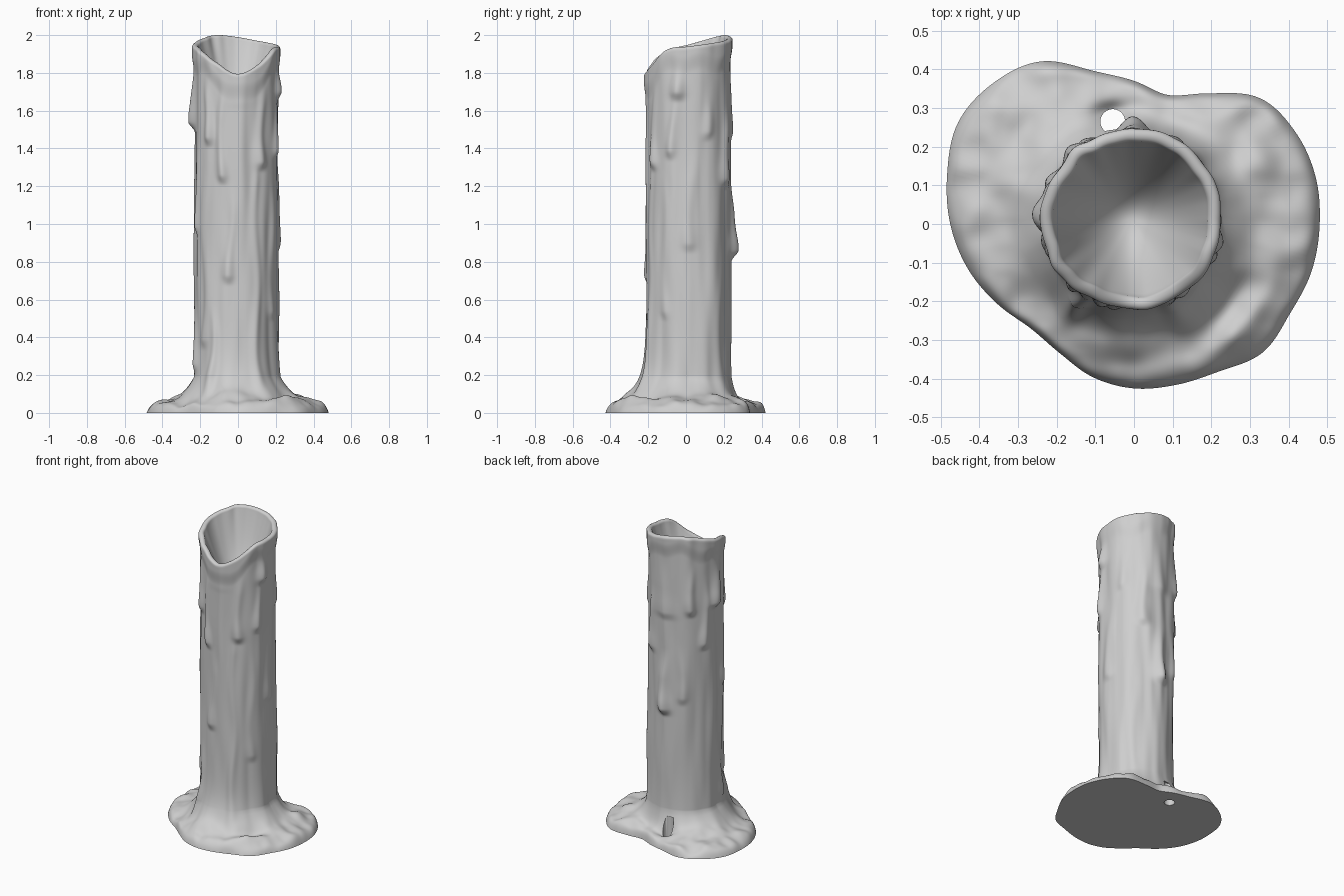
import bpy, bmesh, math
from mathutils import Vector, noise

cube = bpy.data.objects.get("Cube")
if cube:
    bpy.data.objects.remove(cube)

SEG = 240                 # divisions around the candle
CX, CY = -0.007, 0.014    # axis of the shaft
FOOT = 0.19               # height where the pool meets the shaft
BOWL = 1.58               # lowest point of the melted hollow

# Outline radius of the wax pool, every 15 degrees from +x
POOL = [.48, .485, .48, .46, .39, .345, .37, .41, .485, .515, .525, .50,
        .475, .445, .41, .38, .385, .41, .425, .43, .44, .47, .465, .475]
# Height of the melted rim, every 30 degrees from +x
RIM = [1.925, 1.94, 1.955, 1.975, 1.985, 1.965, 1.935, 1.905, 1.84, 1.78, 1.825, 1.91]
# Drips: angle, top, bottom, half width, thickness
DRIPS = [
    (227, 1.85, 1.42, .024, .022), (249, 1.75, 1.22, .024, .02),
    (262, 1.25, .69, .026, .018), (306, 1.8, 1.29, .028, .022),
    (348, 1.9, 1.66, .035, .024), (297, 1.4, .1, .026, .016),
    (325, 1.3, .5, .026, .010), (237, .6, .16, .022, .022),
    (222, 1.3, .35, .03, .012), (180, 1.85, 1.5, .04, .036),
    (203, 1.5, .95, .028, .016), (338, 1.7, 1.35, .024, .018),
    (2, 1.4, .86, .034, .014), (62, 1.65, 1.2, .032, .022),
    (90, 1.25, .82, .036, .036), (90, 1.85, 1.45, .06, .012),
    (25, 1.75, 1.45, .028, .014), (135, 1.85, 1.48, .028, .02),
    (157, 1.75, 1.25, .026, .018), (118, 1.3, .9, .028, .012),
    (195, .6, .22, .032, .016), (45, .8, .1, .032, .010), (270, 1.72, 1.62, .07, .006),
]
# Lumps on the pool: angle, radius, spread in degrees, spread in radius, height
LUMPS = [(318, .39, 25, .03, .022), (320, .33, 22, .025, -.015),
         (30, .37, 20, .05, .02), (150, .42, 20, .05, .012),
         (262, .33, 18, .03, .016), (102, .28, 9, .03, -.06)]


def around(table, deg):
    """Smooth periodic interpolation of a ring of values."""
    n = len(table)
    f = deg / 360 * n
    i = math.floor(f)
    t = f - i
    a, b, c, d = (table[(i + k) % n] for k in (-1, 0, 1, 2))
    return b + .5 * t * (c - a + t * (2*a - 5*b + 4*c - d + t * (3*(b - c) + d - a)))


def smooth(x):
    x = min(1, max(0, x))
    return x * x * (3 - 2 * x)


def turn(a, b):
    return (a - b + 180) % 360 - 180


def drip(deg, z, d):
    """Thickness of one run of wax that ends in a rounded bead."""
    angle, top, low, width, thick = d
    if z > top or z < low - .02:
        return 0
    wander = 3 * math.sin(z * 9 + angle)
    side = math.radians(turn(deg, angle + wander)) * .225
    bead = math.exp(-((z - low - .06) / .08) ** 2)
    w = width * (.9 + .2 * bead)
    body = .4 + .3 * smooth((top - z) / (top - low)) + .35 * bead
    return thick * body * math.exp(-(side / w) ** 2) \
        * smooth((top - z) / .2) * smooth((z - low + .02) / .06)


def shaft_radius(deg, z):
    a = math.radians(deg)
    p = Vector((math.cos(a), math.sin(a), 0))
    r = .222 + .009 * noise.noise(p * 2.5 + Vector((0, 0, z * 1.1)))
    r += .006 * noise.noise(p * 4 + Vector((5, 2, z * 2.5)))
    front = max(0, -math.sin(a))
    r += (.004 + .034 * front) * math.exp(-(z - FOOT) / .11)
    hem = around(RIM, deg) - .13 + .03 * math.sin(a * 5 + 1) * math.sin(a * 2)
    r += .011 * smooth((z - hem) / .1)
    return r + sum(drip(deg, z, d) for d in DRIPS)


def pool_height(deg, r, u):
    a = math.radians(deg)
    p = Vector((r * math.cos(a), r * math.sin(a), 0))
    steep = 4 + 2.5 * max(0, math.sin(a))
    z = .04 + .055 * u + .095 * u ** steep
    lump = .025 * noise.noise(p * 8) + .010 * noise.noise(p * 15)
    for angle, rad, da, dr, h in LUMPS:
        lump += h * math.exp(-(turn(deg, angle) / da) ** 2 - ((r - rad) / dr) ** 2)
    return max(.012, z + lump * (1 - u ** 4)) * (1 - math.exp(-u / .05))


def candle_rows():
    """Rings of points from the pool edge, up the shaft and into the hollow."""
    angles = [360 * i / SEG for i in range(SEG)]
    foot = [shaft_radius(g, FOOT) for g in angles]
    lip = [shaft_radius(g, around(RIM, g)) for g in angles]

    def ring(fn):
        out = []
        for i, g in enumerate(angles):
            r, z, k = fn(i, g)
            a = math.radians(g)
            out.append((r * math.cos(a) + CX * k, r * math.sin(a) + CY * k, z))
        return out

    rows = []
    for j in range(29):                              # wax pool
        u = (j / 28) ** 1.5

        def pool(i, g):
            edge = around(POOL, g)
            r = edge + (foot[i] - edge) * u
            return r, pool_height(g, r, u), u
        rows.append(ring(pool))
    for j in range(1, 191):                          # shaft
        v = j / 190

        def shaft(i, g):
            z = FOOT + (around(RIM, g) - FOOT) * v
            return shaft_radius(g, z), z, 1
        rows.append(ring(shaft))
    for j in range(1, 9):                            # rounded rim
        b = math.pi * j / 8
        rows.append(ring(lambda i, g: (lip[i] - .017 * (1 - math.cos(b)),
                                       around(RIM, g) + .015 * math.sin(b), 1)))
    for j in range(1, 28):                           # melted hollow
        s = 1 - j / 28
        rows.append(ring(lambda i, g: (s * (.197 + (lip[i] - .231) * s ** 4),
                                       BOWL + (around(RIM, g) - BOWL) * s ** 2, 1)))
    return rows


# Candle mesh
bm = bmesh.new()
rings = [[bm.verts.new(p) for p in row] for row in candle_rows()]
for low, high in zip(rings, rings[1:]):
    for i in range(SEG):
        k = (i + 1) % SEG
        bm.faces.new((low[i], low[k], high[k], high[i]))
bottom = bm.verts.new((0, 0, 0))
hollow = bm.verts.new((CX, CY, BOWL))
for i in range(SEG):
    k = (i + 1) % SEG
    bm.faces.new((bottom, rings[0][k], rings[0][i]))
    bm.faces.new((hollow, rings[-1][i], rings[-1][k]))
bmesh.ops.recalc_face_normals(bm, faces=bm.faces)
mesh = bpy.data.meshes.new("candle")
bm.to_mesh(mesh)
bm.free()
candle = bpy.data.objects.new("candle", mesh)
bpy.context.collection.objects.link(candle)

# Small hole through the pool behind the shaft
bpy.ops.mesh.primitive_cylinder_add(vertices=24, radius=.032, depth=.3,
                                    location=(-.055, .265, 0))
cutter = bpy.context.object
cutter.name = "hole_cutter"
cutter.hide_render = True
cut = candle.modifiers.new("hole", 'BOOLEAN')
cut.operation = 'DIFFERENCE'
cut.object = cutter
bpy.ops.object.select_all(action='DESELECT')
bpy.context.view_layer.objects.active = candle
candle.select_set(True)
bpy.ops.object.modifier_apply(modifier=cut.name)
bpy.data.objects.remove(cutter)

# Wax colour
wax = bpy.data.materials.new("pale_grey_wax")
wax.use_nodes = True
colour = (.62, .62, .62, 1)
wax.diffuse_color = colour
wax.node_tree.nodes["Principled BSDF"].inputs["Base Color"].default_value = colour
candle.data.materials.clear()
candle.data.materials.append(wax)
bpy.ops.object.shade_smooth_by_angle(angle=math.radians(50))
